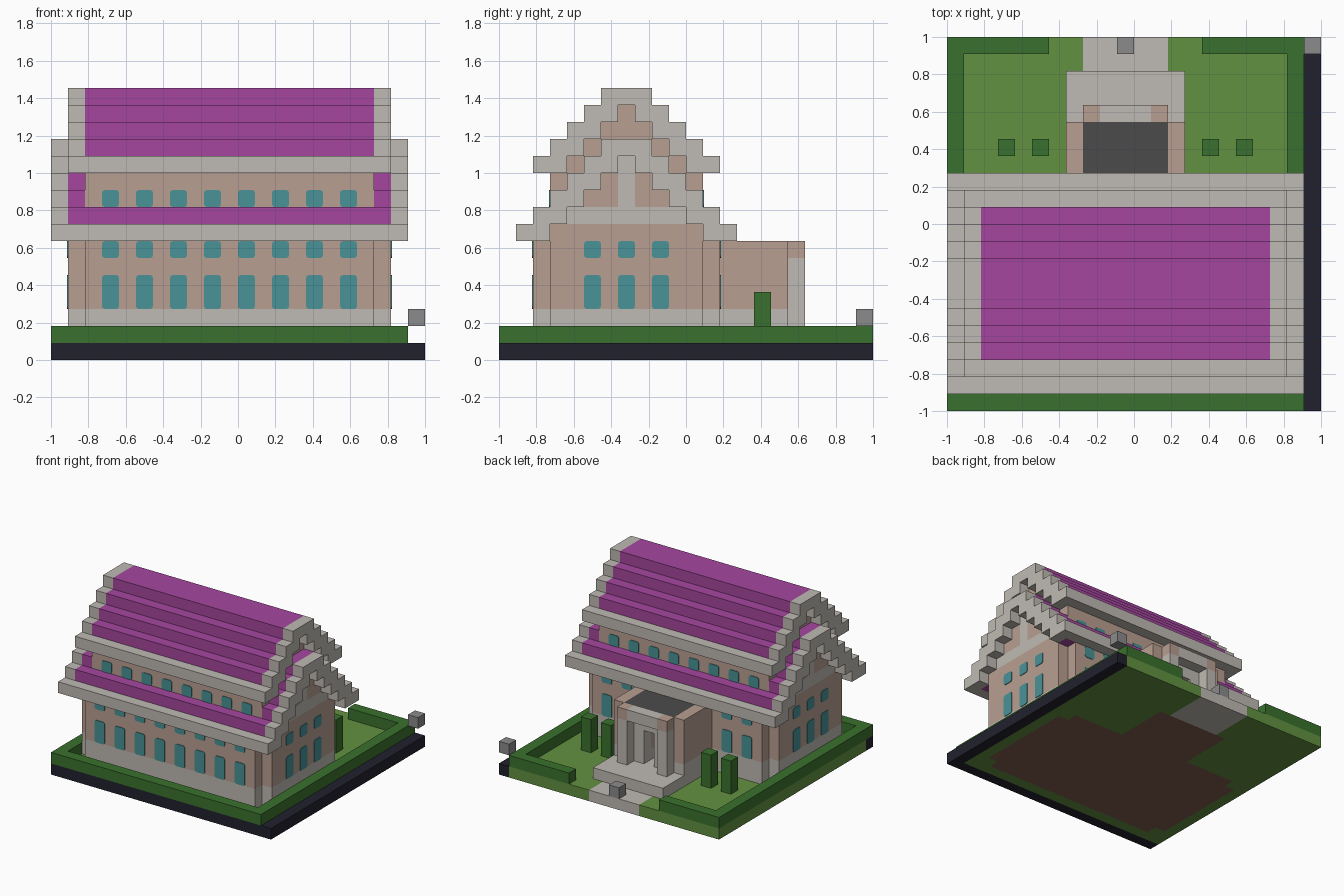
import bpy, bmesh, math
from mathutils import Vector

if "Cube" in bpy.data.objects:
    bpy.data.objects.remove(bpy.data.objects["Cube"], do_unlink=True)

UNIT = 1 / 11          # one block
MID = 15               # front/back mirror sum of the house depth


def linear(c):
    c /= 255
    return c / 12.92 if c <= 0.04045 else ((c + 0.055) / 1.055) ** 2.4


PALETTE = {
    "asphalt": (33, 33, 46), "lawn green": (98, 145, 65), "hedge green": (58, 113, 46),
    "pale stone": (191, 186, 179), "pink plaster": (185, 159, 146), "window teal": (72, 146, 151),
    "purple tiles": (165, 70, 158), "dark grey": (75, 75, 75), "mid grey": (139, 139, 139),
    "brown earth": (128, 92, 77),
}
MATS = {}
for name, rgb in PALETTE.items():
    m = bpy.data.materials.new(name)
    m.use_nodes = True
    col = tuple(linear(c) for c in rgb) + (1,)
    m.diffuse_color = col
    bsdf = m.node_tree.nodes["Principled BSDF"]
    bsdf.inputs["Base Color"].default_value = col
    bsdf.inputs["Roughness"].default_value = 0.9
    MATS[name] = m
COLOURS = list(MATS)

cells = {}             # block position -> (part, colour)


def fill(part, colour, xs, ys, zs):
    """Fill a box of blocks; later boxes replace earlier ones."""
    for x in range(*xs):
        for y in range(*ys):
            for z in range(*zs):
                cells[x, y, z] = (part, colour)


def clear(xs, ys, zs):
    for x in range(*xs):
        for y in range(*ys):
            for z in range(*zs):
                cells.pop((x, y, z), None)


def place(x, y, z):
    return Vector((x * UNIT - 1, y * UNIT - 1, z * UNIT))


def add_object(name, bm, colours):
    mesh = bpy.data.meshes.new(name)
    bm.to_mesh(mesh)
    bm.free()
    for c in colours:
        mesh.materials.append(MATS[c])
    bpy.context.collection.objects.link(bpy.data.objects.new(name, mesh))


def stepped_roof(part, eave_z, eave_y, steps, x0, x1):
    """Stair-stepped gable roof with stone rakes and eaves."""
    for k in range(steps):
        y, z = eave_y + k, eave_z + k
        for ys in ((y, y + 2), (MID - y - 2, MID - y)):
            fill(part, "pale stone", (x0, x1), ys, (z, z + 1))
            fill(part, "purple tiles", (x0 + 1, x1 - 1), ys, (z, z + 1))
        if k == 0:
            for edge in (y, MID - y - 1):
                fill(part, "pale stone", (x0, x1), (edge, edge + 1), (z, z + 1))


def gable_infill(part, eave_z, eave_y, steps, x0, x1):
    """Wall filling the triangle under a stepped roof."""
    for k in range(steps):
        y, z = eave_y + k + 2, eave_z + k
        fill(part, "pink plaster", (x0, x1), (y, MID - y), (z, z + 1))


# Ground: lawn, road along two sides, path, hedges
fill("lawn", "lawn green", (0, 21), (1, 22), (0, 1))
fill("road", "asphalt", (0, 22), (0, 1), (0, 1))
fill("road", "asphalt", (21, 22), (0, 22), (0, 1))
fill("path", "pale stone", (8, 13), (18, 22), (0, 1))
fill("hedge", "hedge green", (0, 21), (0, 1), (1, 2))
for x in (0, 20):
    fill("hedge", "hedge green", (x, x + 1), (0, 22), (1, 2))
for xs in ((0, 6), (15, 21)):
    fill("hedge", "hedge green", xs, (21, 22), (1, 2))
for x in (3, 5, 15, 17):
    fill("bushes", "hedge green", (x, x + 1), (15, 16), (1, 4))

# Ground floor: notched-corner plan, on an earth floor and stone base
for xs, ys, top in (((1, 20), (3, 12), 8), ((2, 19), (2, 13), 7)):
    fill("foundation", "brown earth", xs, ys, (0, 1))
    fill("house_walls", "pink plaster", xs, ys, (3, top))
    fill("stone_base", "pale stone", xs, ys, (1, 3))

# Lower roof with its gable, stone band and king post
stepped_roof("lower_roof", 7, 1, 6, 0, 21)
gable_infill("lower_gable", 7, 1, 5, 1, 20)
fill("lower_gable", "pale stone", (1, 20), (4, 11), (8, 9))
fill("lower_gable", "pale stone", (1, 20), (7, 8), (9, 12))

# Upper storey and upper roof
fill("upper_walls", "pink plaster", (2, 19), (3, 12), (8, 11))
stepped_roof("upper_roof", 11, 2, 5, 1, 20)
gable_infill("upper_gable", 11, 2, 4, 2, 19)

# Entrance porch at the back
fill("foundation", "brown earth", (7, 14), (13, 18), (0, 1))
fill("porch_platform", "pale stone", (7, 14), (13, 20), (1, 2))
fill("porch_walls", "pink plaster", (7, 14), (13, 17), (3, 7))
fill("porch_base", "pale stone", (7, 14), (13, 17), (2, 3))
fill("porch_roof", "dark grey", (8, 13), (13, 17), (6, 7))
fill("door_surround", "pale stone", (9, 12), (16, 17), (2, 6))
clear((10, 11), (15, 17), (2, 5))
fill("door", "dark grey", (10, 11), (14, 15), (2, 5))
for x in (8, 12):
    fill("porch_columns", "pale stone", (x, x + 1), (17, 18), (2, 6))
    fill("porch_capitals", "pink plaster", (x, x + 1), (17, 18), (6, 7))
fill("porch_lintel", "pale stone", (9, 12), (17, 18), (6, 7))

# Loose marker blocks
fill("path_marker", "mid grey", (10, 11), (21, 22), (1, 2))
fill("corner_marker", "mid grey", (21, 22), (21, 22), (2, 3))

# Turn the blocks of each part into a clean shell
for part in dict.fromkeys(p for p, _ in cells.values()):
    own = {c: col for c, (p, col) in cells.items() if p == part}
    used = [c for c in COLOURS if c in own.values()]
    bm = bmesh.new()
    corners = {}

    def corner(key):
        if key not in corners:
            corners[key] = bm.verts.new(place(*key))
        return corners[key]

    for cell, col in own.items():
        for axis in range(3):
            for side in (0, 1):
                beside = list(cell)
                beside[axis] += 2 * side - 1
                if tuple(beside) in cells:
                    continue
                loop = []
                for u, v in ((0, 0), (1, 0), (1, 1), (0, 1)):
                    p = list(cell)
                    p[axis] += side
                    p[(axis + 1) % 3] += u
                    p[(axis + 2) % 3] += v
                    loop.append(corner(tuple(p)))
                face = bm.faces.new(loop if side else loop[::-1])
                face.material_index = used.index(col)
    bmesh.ops.dissolve_limit(bm, angle_limit=math.radians(1), verts=bm.verts[:],
                             edges=bm.edges[:], delimit={'MATERIAL'})
    add_object(part, bm, used)


def window(bm, centre, across, out, height):
    """Thin rounded pane set on a wall."""
    r = 0.17
    pts = []
    for i, (sx, sz) in enumerate(((1, 1), (-1, 1), (-1, -1), (1, -1))):
        for step in range(3):
            a = math.radians(90 * i + 45 * step)
            pts.append((sx * (0.5 - r) + r * math.cos(a), sz * (height / 2 - r) + r * math.sin(a)))
    base = place(*centre)
    up = Vector((0, 0, UNIT))
    rings = [[bm.verts.new(base + across * UNIT * a + up * b + out * d) for a, b in pts]
             for d in (0, 0.005)]
    bm.faces.new(rings[1])
    for i in range(len(pts)):
        j = (i + 1) % len(pts)
        bm.faces.new((rings[0][i], rings[0][j], rings[1][j], rings[1][i]))


# Windows: rows of (bottom, height, wall inset) along front and back
X, Y = Vector((1, 0, 0)), Vector((0, 1, 0))
panes = {n: bmesh.new() for n in ("front_windows", "back_windows", "right_windows", "left_windows")}
for z, h, wall in ((3, 2, 2), (6, 1, 2), (9, 1, 3)):
    for x in range(3, 18, 2):
        window(panes["front_windows"], (x + 0.5, wall, z + h / 2), X, -Y, h)
        if z == 9 or not 7 <= x < 14:
            window(panes["back_windows"], (x + 0.5, MID - wall, z + h / 2), -X, Y, h)
    if z < 9:
        for y in (5, 7, 9):
            window(panes["right_windows"], (20, y + 0.5, z + h / 2), Y, X, h)
            window(panes["left_windows"], (1, y + 0.5, z + h / 2), -Y, -X, h)
for name, bm in panes.items():
    bmesh.ops.recalc_face_normals(bm, faces=bm.faces[:])
    add_object(name, bm, ["window teal"])
